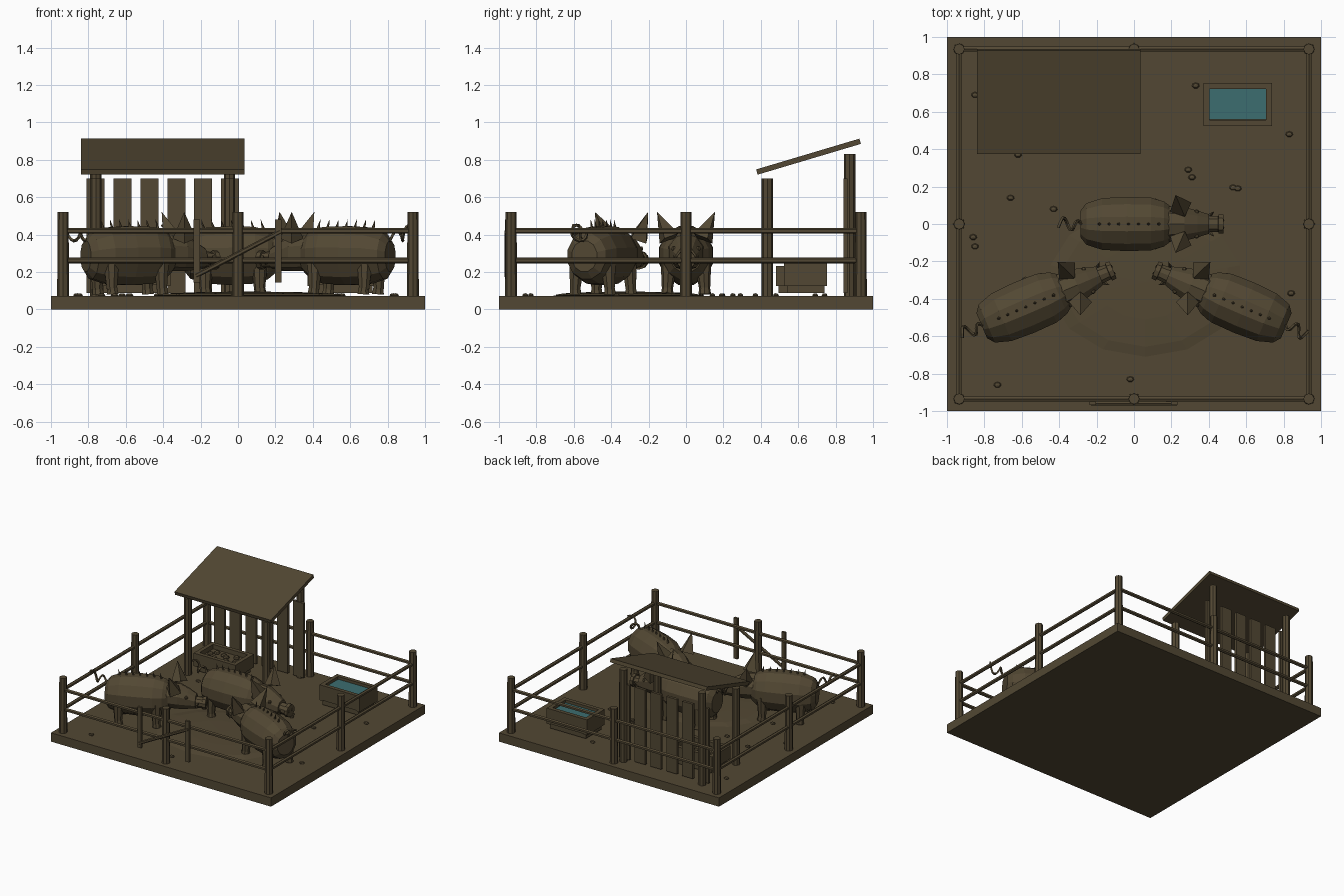
import bpy, bmesh, math
from mathutils import Matrix, Vector

if "Cube" in bpy.data.objects:
    bpy.data.objects.remove(bpy.data.objects["Cube"])


def material(name, rgb):
    m = bpy.data.materials.new(name)
    m.diffuse_color = (*rgb, 1)
    m.use_nodes = True
    m.node_tree.nodes["Principled BSDF"].inputs["Base Color"].default_value = m.diffuse_color
    return m


BROWN = material("mud brown", (0.085, 0.064, 0.033))
WATER = material("water teal", (0.045, 0.155, 0.16))
GROUND = 0.072


def add(name, bm, mat=BROWN, matrix=Matrix()):
    bmesh.ops.remove_doubles(bm, verts=bm.verts, dist=1e-5)
    bmesh.ops.recalc_face_normals(bm, faces=bm.faces)
    me = bpy.data.meshes.new(name)
    bm.to_mesh(me)
    bm.free()
    me.materials.append(mat)
    ob = bpy.data.objects.new(name, me)
    ob.matrix_world = matrix
    bpy.context.collection.objects.link(ob)
    return ob


def box(name, lo, hi, mat=BROWN):
    lo, hi = Vector(lo), Vector(hi)
    bm = bmesh.new()
    bmesh.ops.create_cube(bm, size=1, matrix=Matrix.Translation((lo + hi) / 2) @ Matrix.Diagonal((*(hi - lo), 1)))
    return add(name, bm, mat)


def rod(name, a, b, r0, r1=None, n=8, matrix=Matrix()):
    """Straight tapered prism from a to b."""
    a, b = Vector(a), Vector(b)
    d = b - a
    rot = d.to_track_quat('Z', 'Y').to_matrix().to_4x4()
    bm = bmesh.new()
    bmesh.ops.create_cone(bm, cap_ends=True, segments=n, radius1=r0, radius2=r0 if r1 is None else r1,
                          depth=d.length, matrix=Matrix.Translation((a + b) / 2) @ rot)
    return add(name, bm, matrix=matrix)


def loft(name, rings, n, matrix):
    """Elliptic rings (x, z centre, y radius, z radius) joined along x."""
    bm = bmesh.new()
    loops = []
    for x, cz, ry, rz in rings:
        loops.append([bm.verts.new((x, ry * math.cos(t), cz + rz * math.sin(t)))
                      for t in (math.tau * (i + 0.5) / n for i in range(n))])
    for p, q in zip(loops, loops[1:]):
        for i in range(n):
            j = (i + 1) % n
            bm.faces.new((p[i], p[j], q[j], q[i]))
    bm.faces.new(loops[0])
    bm.faces.new(loops[-1])
    return add(name, bm, matrix=matrix)


def blob(name, centre, scale, u=8, v=5, matrix=Matrix()):
    bm = bmesh.new()
    bmesh.ops.create_uvsphere(bm, u_segments=u, v_segments=v, radius=1,
                              matrix=Matrix.Translation(centre) @ Matrix.Diagonal((*scale, 1)))
    return add(name, bm, matrix=matrix)


# Ground slab, mud puddle and stones
box("ground_slab", (-1, -1, 0), (1, 1, GROUND))
blob("mud_puddle", (0.06, -0.31, 0.076), (0.52, 0.4, 0.02), 14, 6)
stones = [(-.85, .69), (-.62, .37), (-.66, .14), (-.43, .08), (.33, .74), (.83, .48), (.29, .29), (.31, .25),
          (.53, .195), (.555, .19), (-.86, -.07), (-.85, -.12), (-.73, -.86), (-.02, -.83), (.84, -.37), (-.58, -.3)]
for x, y in stones:
    blob("stone", (x, y, 0.076), (0.021, 0.016, 0.011), 7, 4)

# Fence posts and two rails on every side
E = 0.935
for x in (-E, 0, E):
    for y in (-E, 0, E):
        if x or y:
            rod("fence_post", (x, y, GROUND), (x, y, 0.522), 0.032, 0.029)
for z in (0.262, 0.42):
    for s in (-E, E):
        rod("fence_rail", (-E, s, z), (E, s, z), 0.015, n=6)
        rod("fence_rail", (s, -E, z), (s, E, z), 0.015, n=6)

# Gate uprights and brace
for x in (-0.22, 0.215):
    box("gate_upright", (x - 0.017, -0.968, 0.145), (x + 0.017, -0.948, 0.48))
rod("gate_brace", (-0.225, -0.96, 0.18), (0.225, -0.96, 0.415), 0.013, n=6)

# Shelter posts, back boards and sloping roof
for x in (-0.76, -0.045):
    rod("shelter_front_post", (x, 0.435, GROUND), (x, 0.435, 0.70), 0.03)
    rod("shelter_back_post", (x, 0.875, GROUND), (x, 0.875, 0.83), 0.03)
for i in range(6):
    x = -0.762 + i * 0.144
    box("shelter_back_board", (x - 0.048, 0.842, GROUND + 0.015), (x + 0.048, 0.864, 0.70))
roof = box("shelter_roof", (-0.438, -0.288, -0.0145), (0.438, 0.288, 0.0145))
roof.matrix_world = Matrix.Translation((-0.402, 0.655, 0.817)) @ Matrix.Rotation(math.radians(16.6), 4, 'X')


# Troughs: narrow base, four walls
def trough(kind, cx, cy, w, d, top):
    box(kind + "_trough_base", (cx - w + .02, cy - d + .015, GROUND + .015), (cx + w - .02, cy + d - .015, 0.15))
    for s in (-1, 1):
        ys = sorted((cy + s * d, cy + s * (d - 0.032)))
        box(kind + "_trough_side", (cx - w + .01, ys[0], 0.13), (cx + w - .01, ys[1], top))
        xs = sorted((cx + s * w, cx + s * (w - 0.032)))
        box(kind + "_trough_end", (xs[0], cy - d, 0.125), (xs[1], cy + d, top))


trough("water", 0.555, 0.64, 0.183, 0.115, 0.252)
box("trough_water", (0.405, 0.558, 0.15), (0.705, 0.722, 0.23), WATER)
trough("feed", -0.55, 0.60, 0.19, 0.12, 0.232)
box("feed_mash", (-0.71, 0.51, 0.15), (-0.39, 0.69, 0.195))
for i in range(8):
    blob("feed_lump", (-0.67 + i * 0.034, 0.6 + 0.05 * math.sin(i * 2.3), 0.2), (0.024, 0.024, 0.018), 7, 4)


# Pigs, built facing +x and then placed
def pig(M):
    loft("pig_body", [(-.285, .285, .075, .085), (-.255, .285, .115, .125), (-.17, .288, .143, .155),
                      (-.04, .288, .15, .163), (.09, .29, .146, .157), (.16, .292, .125, .135),
                      (.205, .295, .09, .1)], 12, M)
    loft("pig_head", [(.15, .31, .075, .08), (.19, .31, .098, .102), (.27, .305, .095, .1),
                      (.34, .29, .075, .08), (.4, .275, .055, .058)], 10, M)
    loft("pig_snout", [(.37, .27, .048, .045), (.45, .265, .044, .042), (.452, .265, .054, .052),
                       (.478, .265, .052, .05)], 10, M)
    for s in (-1, 1):
        rod("pig_ear", (.25, s * .09, .38), (.222, s * .155, .522), .062, 0, 4, M)
        blob("pig_eye", (.335, s * .066, .325), (.013, .013, .013), 8, 5, M)
        blob("pig_nostril", (.478, s * .02, .268), (.005, .009, .013), 8, 4, M)
        rod("pig_tusk", (.41, s * .05, .245), (.43, s * .068, .295), .011, 0, 5, M)
        for x in (-.175, .115):
            rod("pig_leg", (x, s * .1, .105), (x, s * .09, .27), .029, .046, 8, M)
            rod("pig_hoof", (x + .004, s * .1, GROUND + .01), (x + .002, s * .1, .115), .034, .029, 8, M)
    # bristles along the spine
    for i in range(7):
        x = -.185 + i * .053
        rod("pig_bristle", (x, 0, .435), (x - .012, 0, .482), .009, 0, 5, M)
    # curly tail
    cu = bpy.data.curves.new("tail_path", 'CURVE')
    cu.dimensions = '3D'
    cu.bevel_depth = 0.009
    cu.bevel_resolution = 0
    cu.use_fill_caps = True
    sp = cu.splines.new('POLY')
    sp.points.add(16)
    for i, p in enumerate(sp.points):
        t = i / 16
        a = t * 3.2 * math.pi
        r = 0.034 * min(1, t * 3)
        p.co = (-.275 - .13 * t, r * math.sin(a), .37 + .05 * t - r * math.cos(a), 1)
    tmp = bpy.data.objects.new("tail_path", cu)
    bpy.context.collection.objects.link(tmp)
    bpy.context.view_layer.update()
    me = bpy.data.meshes.new_from_object(tmp.evaluated_get(bpy.context.evaluated_depsgraph_get()))
    bpy.data.objects.remove(tmp)
    me.materials.clear()
    me.materials.append(BROWN)
    me.polygons.foreach_set("use_smooth", [False] * len(me.polygons))
    ob = bpy.data.objects.new("pig_tail", me)
    ob.matrix_world = M
    bpy.context.collection.objects.link(ob)


for x, y, deg in ((0, 0, 0), (-0.552, -0.432, 23), (0.552, -0.432, 157)):
    pig(Matrix.Translation((x, y, 0)) @ Matrix.Rotation(math.radians(deg), 4, 'Z'))
